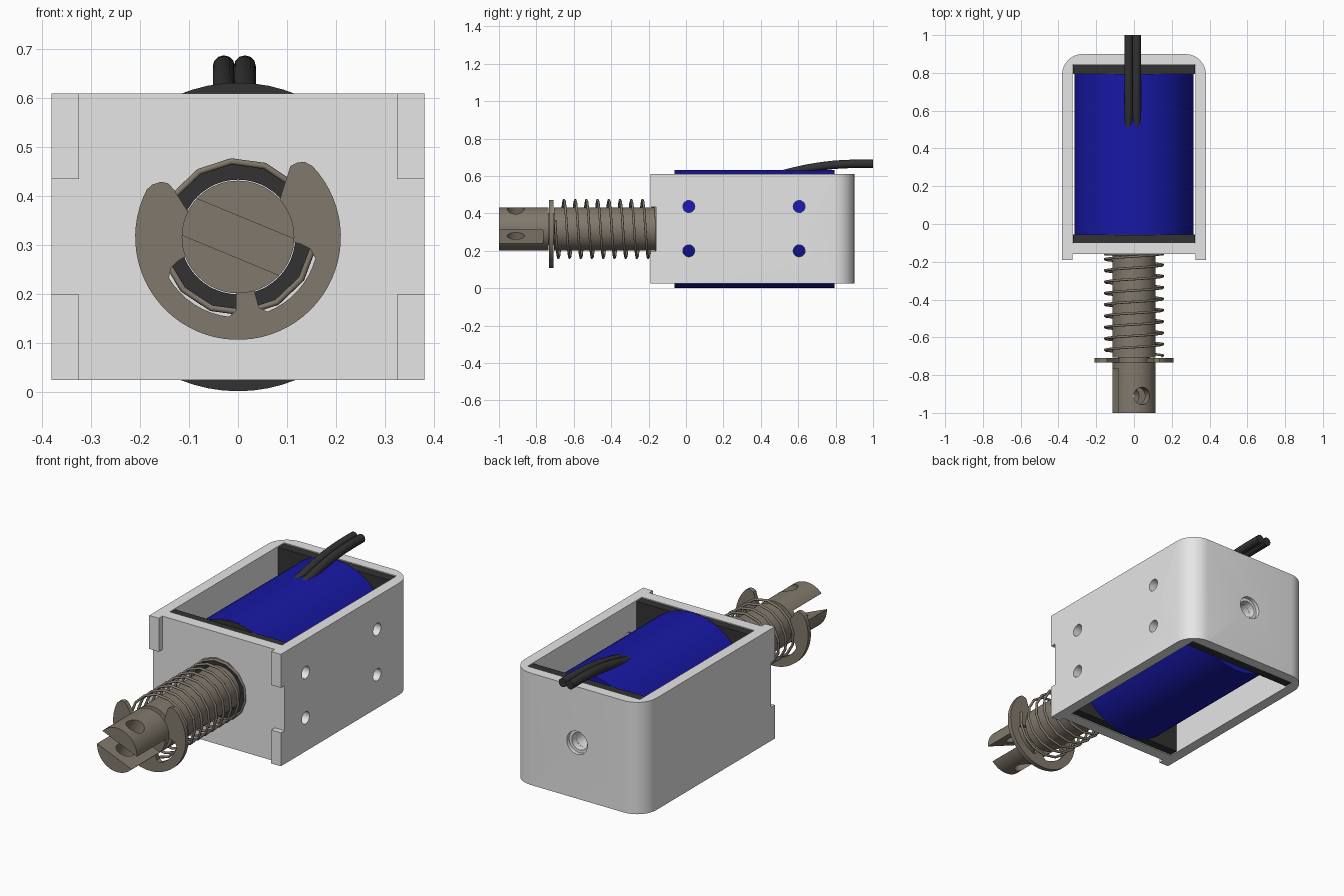
import bpy, bmesh, math
from mathutils import Matrix, Vector

if "Cube" in bpy.data.objects:
    bpy.data.objects.remove(bpy.data.objects["Cube"])

ZC = 0.317  # height of the plunger axis


def material(name, rgb):
    m = bpy.data.materials.new(name)
    m.diffuse_color = (*rgb, 1)
    m.use_nodes = True
    m.node_tree.nodes["Principled BSDF"].inputs["Base Color"].default_value = m.diffuse_color
    return m


GREY = material("zinc_grey", (0.79, 0.79, 0.79))
BROWN = material("steel_brown", (0.22, 0.19, 0.15))
BLUE = material("coil_blue", (0.009, 0.009, 0.38))
BLACK = material("plastic_black", (0.032, 0.032, 0.032))


def finish(name, bm, mat, smooth=True):
    bmesh.ops.recalc_face_normals(bm, faces=bm.faces)
    me = bpy.data.meshes.new(name)
    bm.to_mesh(me)
    bm.free()
    ob = bpy.data.objects.new(name, me)
    bpy.context.collection.objects.link(ob)
    me.materials.append(mat)
    if smooth:
        shade(ob)
    return ob


def shade(ob, angle=32):
    bpy.ops.object.select_all(action='DESELECT')
    bpy.context.view_layer.objects.active = ob
    ob.select_set(True)
    bpy.ops.object.shade_smooth_by_angle(angle=math.radians(angle))


def box(name, lo, hi, mat, turn=0):
    """Box between two corners, optionally turned about the plunger axis."""
    lo, hi = Vector(lo), Vector(hi)
    bm = bmesh.new()
    bmesh.ops.create_cube(bm, size=1)
    for v in bm.verts:
        v.co = (lo + hi) / 2 + Vector([a * b for a, b in zip(v.co, hi - lo)])
    c = Vector((0, 0, ZC))
    bmesh.ops.rotate(bm, verts=bm.verts, cent=c, matrix=Matrix.Rotation(turn, 3, 'Y'))
    return finish(name, bm, mat, False)


def rod(name, a, b, r, mat, seg=32):
    """Cylinder from point a to point b."""
    a, b = Vector(a), Vector(b)
    bm = bmesh.new()
    m = Matrix.Translation((a + b) / 2) @ (b - a).to_track_quat('Z', 'Y').to_matrix().to_4x4()
    bmesh.ops.create_cone(bm, cap_ends=True, segments=seg, radius1=r, radius2=r,
                          depth=(b - a).length, matrix=m)
    return finish(name, bm, mat)


def lathe(name, profile, mat, seg=48):
    """Turn a closed (radius, y) profile about the plunger axis."""
    bm = bmesh.new()
    rings = [[bm.verts.new((r * math.cos(t), y, ZC + r * math.sin(t)))
              for t in (2 * math.pi * i / seg for i in range(seg))] for r, y in profile]
    n = len(rings)
    for k in range(n):
        p, q = rings[k], rings[(k + 1) % n]
        for i in range(seg):
            j = (i + 1) % seg
            bm.faces.new((p[i], p[j], q[j], q[i]))
    return finish(name, bm, mat)


def prism(name, pts, offset, mat):
    """Extrude a flat outline by an offset."""
    bm = bmesh.new()
    lower = [bm.verts.new(p) for p in pts]
    upper = [bm.verts.new(Vector(p) + Vector(offset)) for p in pts]
    bm.faces.new(lower[::-1])
    bm.faces.new(upper)
    for i in range(len(pts)):
        j = (i + 1) % len(pts)
        bm.faces.new((lower[i], lower[j], upper[j], upper[i]))
    return finish(name, bm, mat)


def cut(ob, cutters):
    for c in cutters:
        mod = ob.modifiers.new("cut", 'BOOLEAN')
        mod.operation, mod.solver, mod.object = 'DIFFERENCE', 'EXACT', c
        bpy.context.view_layer.objects.active = ob
        bpy.ops.object.modifier_apply(modifier=mod.name)
        bpy.data.objects.remove(c)
    shade(ob)


def tube(name, pts, r, mat, res=3, kind='POLY'):
    """Round wire along a path."""
    cu = bpy.data.curves.new(name, 'CURVE')
    cu.dimensions, cu.bevel_depth, cu.bevel_resolution = '3D', r, res
    cu.use_fill_caps = True
    s = cu.splines.new(kind)
    s.points.add(len(pts) - 1)
    for p, co in zip(s.points, pts):
        p.co = (*co, 1)
    if kind == 'NURBS':
        s.use_endpoint_u, s.order_u, s.resolution_u = True, 4, 6
    cu.materials.append(mat)
    ob = bpy.data.objects.new(name, cu)
    bpy.context.collection.objects.link(ob)
    bpy.ops.object.select_all(action='DESELECT')
    bpy.context.view_layer.objects.active = ob
    ob.select_set(True)
    bpy.ops.object.convert(target='MESH')
    shade(bpy.context.view_layer.objects.active, 65)


# Frame: rounded at the back, hollow through top and bottom, tabs at the front
R = 0.11
outline = [(-0.381, -0.19, 0.025), (0.381, -0.19, 0.025)]
for cx, start in ((0.381 - R, 0), (R - 0.381, 90)):
    for i in range(9):
        t = math.radians(start + 90 * i / 8)
        outline.append((cx + R * math.cos(t), 0.9 - R + R * math.sin(t), 0.025))
frame = prism("frame", outline, (0, 0, 0.585), GREY)
cutters = [
    box("hollow", (-0.325, -0.1, -1), (0.325, 0.845, 2), GREY),
    box("front_recess", (-0.325, -0.5, -1), (0.325, -0.16, 2), GREY),
    box("tab_gap", (-1, -0.5, 0.2), (1, -0.16, 0.435), GREY),
    rod("front_hole", (0, -0.3, ZC), (0, 0, ZC), 0.152, GREY),
    rod("back_hole", (0, 0.8, ZC), (0, 1, ZC), 0.045, GREY),
    rod("back_counterbore", (0, 0.88, ZC), (0, 1, ZC), 0.06, GREY),
]
for y in (0.015, 0.605):
    for z in (0.2, 0.437):
        cutters.append(rod("side_hole", (0.3, y, z), (0.5, y, z), 0.032, GREY, 24))
cut(frame, cutters)

# Coil, bobbin flanges and fixed core
lathe("coil", [(0.15, -0.055), (0.315, -0.055), (0.315, 0.795), (0.15, 0.795)], BLUE, 64)
for name, y0, y1 in (("front", -0.1, -0.055), ("back", 0.795, 0.845)):
    flange = box(name + "_flange", (-0.324, y0, 0.03), (0.324, y1, 0.605), BLACK)
    cut(flange, [rod("bore", (0, y0 - 0.1, ZC), (0, y1 + 0.1, ZC), 0.14, BLACK)])
lathe("coil_end_ring", [(0.15, -0.062), (0.315, -0.062), (0.315, -0.056), (0.15, -0.056)], BLACK, 64)
lathe("bushing", [(0.117, -0.15), (0.151, -0.15), (0.151, 0.3), (0.117, 0.3)], BLACK)
lathe("core", [(0.045, 0.35), (0.14, 0.35), (0.14, 0.844), (0.045, 0.844)], GREY)

# Plunger: grooved rod with a tilted slot and a cross hole
plunger = rod("plunger", (0, -1, ZC), (0, 0.3, ZC), 0.115, BROWN, 64)
tilt = math.radians(22.5)
n = Vector((math.sin(tilt), 0, math.cos(tilt)))
mid = Vector((0, -0.91, ZC))
cut(plunger, [
    lathe("groove", [(0.085, -0.734), (0.2, -0.734), (0.2, -0.706), (0.085, -0.706)], BROWN),
    box("slot", (-0.3, -1.2, ZC - 0.04), (0.3, -0.765, ZC + 0.04), BROWN, tilt),
    rod("cross_hole", mid - n * 0.3, mid + n * 0.3, 0.046, BROWN),
])

# Retaining clip: open ring with rounded ends, two windows and a centre prong
clip = []


def arc(r, a0, a1=None, steps=0):
    """Add an arc to the clip outline, or one point when only one angle is given."""
    for i in range(steps + 1):
        a = a0 + (a1 - a0) * i / steps if steps else a0
        t = math.radians(a + 7.5)
        clip.append((r * math.cos(t), -0.732, ZC + r * math.sin(t)))


arc(0.21, 36, -215, 48)                      # outer rim
for r, a in ((0.205, 141), (0.194, 137), (0.18, 135), (0.163, 136), (0.11, 147)):
    arc(r, a)                                # left tip
arc(0.086, 152, 190, 5)
arc(0.13, 194)
arc(0.15, 197)
arc(0.164, 203, 256, 8)                      # left window
arc(0.15, 261)
arc(0.086, 260, 280, 2)                      # prong
arc(0.15, 279)
arc(0.164, 284, 337, 8)                      # right window
arc(0.15, 343)
arc(0.13, 346)
arc(0.086, 350, 388, 5)
for r, a in ((0.11, 393), (0.163, 44), (0.18, 46), (0.194, 44), (0.205, 41)):
    arc(r, a)                                # right tip
prism("retaining_clip", clip, (0, 0.023, 0), BROWN)

# Return spring: nine open turns, then a flat turn against the frame
path = []
per_turn, pitch = 14, 0.06
for i in range(per_turn * 10 + 1):
    turn = i / per_turn
    y = -0.70 + pitch * min(turn, 9)
    t = math.radians(18) - 2 * math.pi * turn
    path.append((0.155 * math.cos(t), y, ZC + 0.155 * math.sin(t)))
tube("return_spring", path, 0.0065, BROWN, 3)

# Pair of lead wires
for i, x in enumerate((-0.029, 0.014)):
    tube(f"lead_wire_{i + 1}", [(x, 0.47, 0.597), (x, 0.6, 0.632), (x, 0.74, 0.659),
                                (x, 0.88, 0.667), (x, 1.0, 0.665)], 0.0225, BLACK, 4, 'NURBS')
